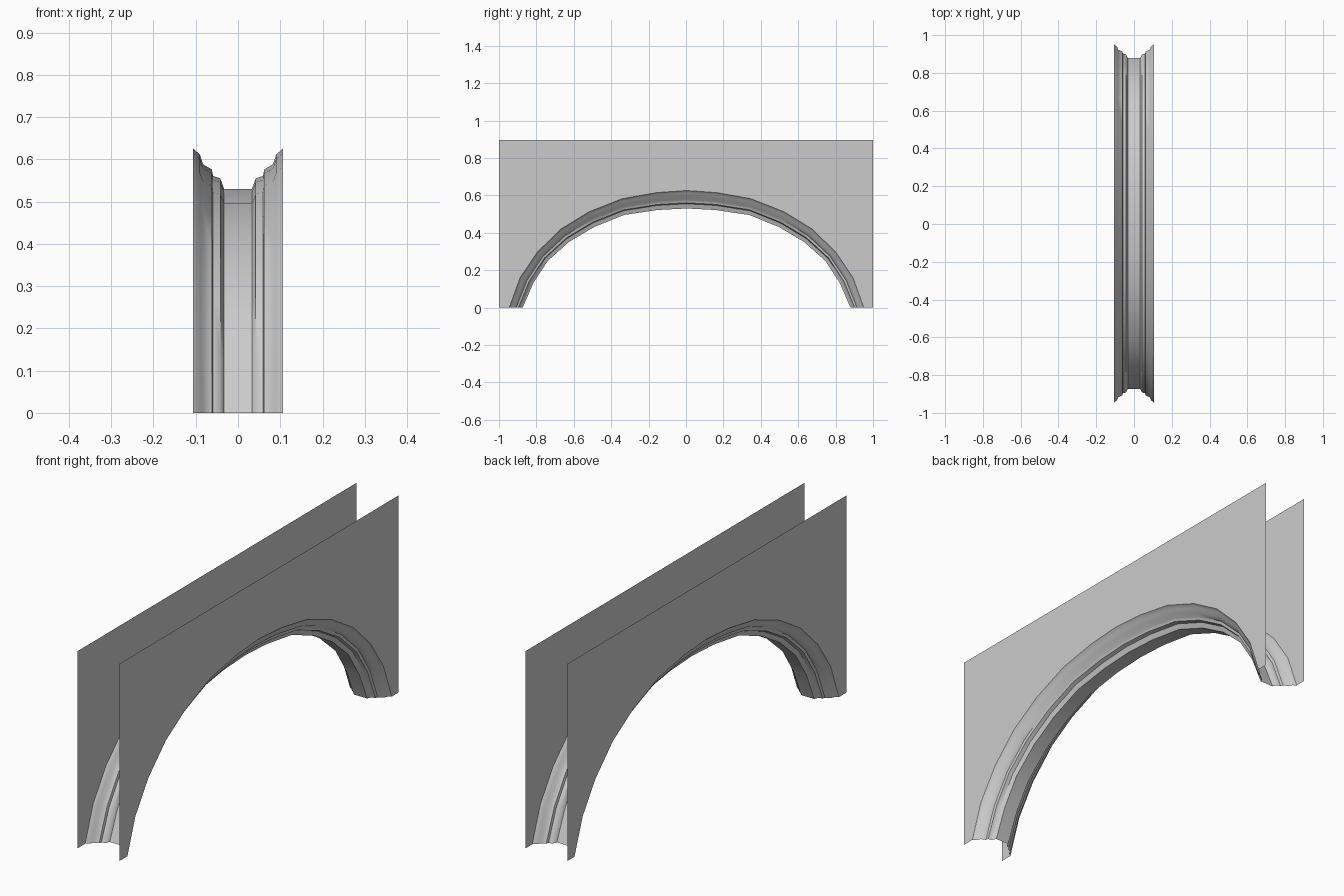
import bpy, bmesh, math

if "Cube" in bpy.data.objects:
    bpy.data.objects.remove(bpy.data.objects["Cube"])

X = 0.106        # half thickness of the arch
TOP = 0.895      # wall height
SHIFT = 0.003    # arch sits slightly off centre

# Half curves from springing to crown (y, z): outer lip and innermost rib
OUTER = [(0.948, 0), (0.89, 0.16), (0.797, 0.298), (0.672, 0.42), (0.522, 0.512), (0.345, 0.582), (0.16, 0.615), (0, 0.626)]
INNER = [(0.876, 0), (0.82, 0.13), (0.742, 0.25), (0.627, 0.352), (0.492, 0.432), (0.335, 0.495), (0.155, 0.522), (0, 0.53)]
# Half moulding section: (x, depth from outer lip 0 to rib 1)
SECTION = [(X, 0), (0.09, 0.16), (0.083, 0.39), (0.062, 0.52), (0.059, 0.68), (0.042, 0.74), (0.033, 1)]


def full(half):
    """Mirror a half curve across y = 0."""
    pts = half + [(-y, z) for y, z in reversed(half[:-1])]
    return [(y + SHIFT, z) for y, z in pts]


def make_object(name, bm):
    mesh = bpy.data.meshes.new(name)
    bm.to_mesh(mesh)
    bm.free()
    ob = bpy.data.objects.new(name, mesh)
    bpy.context.collection.objects.link(ob)
    return ob


outer, inner = full(OUTER), full(INNER)

# Side walls: flat sheets with the arch opening cut out of the lower edge
for name, x in (("left_wall", -X), ("right_wall", X)):
    bm = bmesh.new()
    outline = outer + [(-1, 0), (-1, TOP), (1, TOP), (1, 0)]
    face = bm.faces.new([bm.verts.new((x, y, z)) for y, z in outline])
    face.normal_update()
    if face.normal.x * x < 0:
        face.normal_flip()
    bmesh.ops.triangulate(bm, faces=[face])
    make_object(name, bm)

# Moulded underside: stepped section swept along the arch
section = [(-x, t) for x, t in SECTION] + list(reversed(SECTION))
bm = bmesh.new()
rows = []
for (yo, zo), (yi, zi) in zip(outer, inner):
    rows.append([bm.verts.new((x, yo + (yi - yo) * t, zo + (zi - zo) * t)) for x, t in section])
for a, b in zip(rows, rows[1:]):
    for i in range(len(section) - 1):
        bm.faces.new((a[i], a[i + 1], b[i + 1], b[i]))
bm.normal_update()
crown = min(bm.faces, key=lambda f: f.calc_center_median().xy.length)
if crown.normal.z > 0:
    bmesh.ops.reverse_faces(bm, faces=bm.faces[:])
soffit = make_object("arch_moulding", bm)
bpy.context.view_layer.objects.active = soffit
soffit.select_set(True)
bpy.ops.object.shade_smooth_by_angle(angle=math.radians(50))
